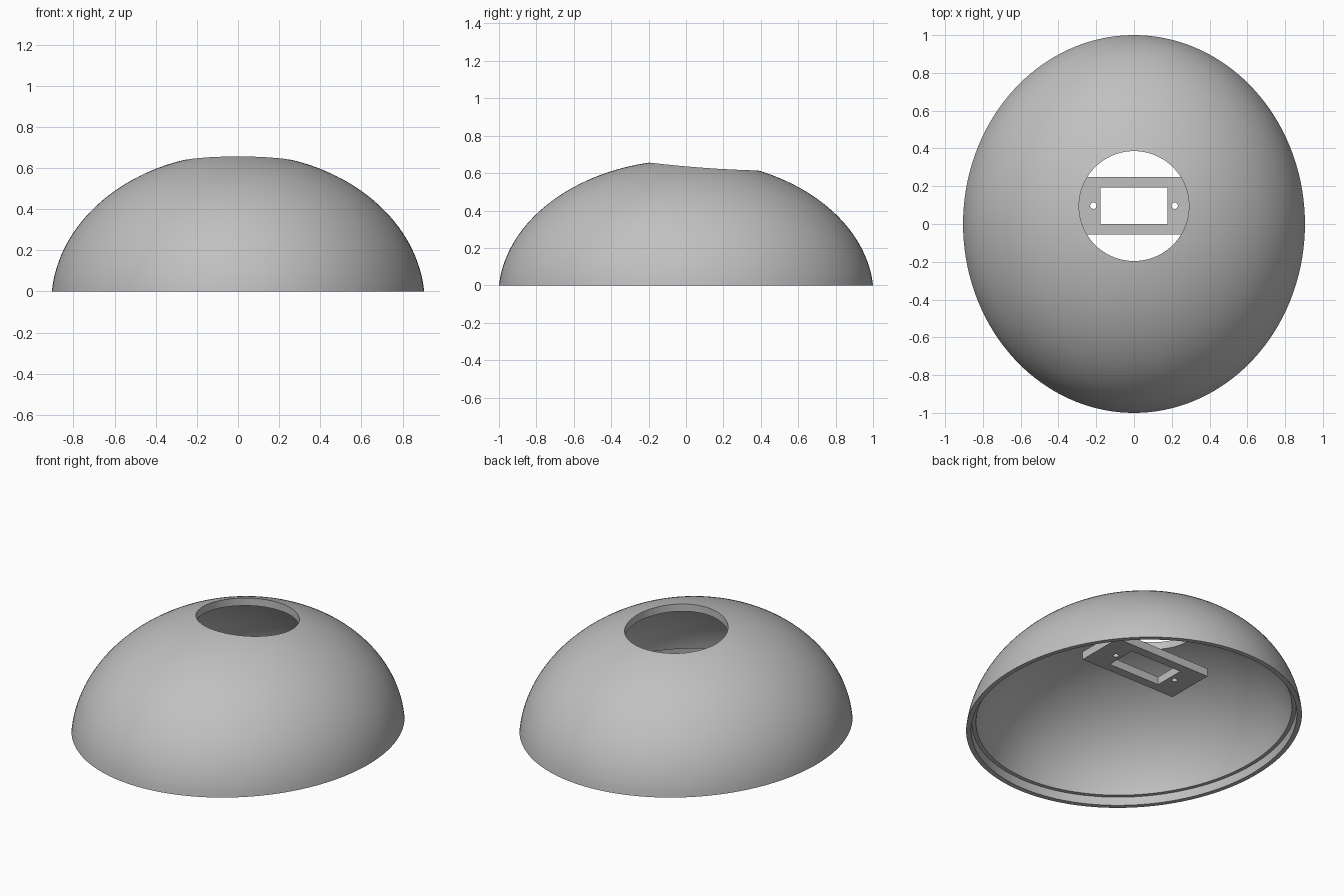
import bpy, bmesh, math

if "Cube" in bpy.data.objects:
    bpy.data.objects.remove(bpy.data.objects["Cube"])

grey = bpy.data.materials.new("plain grey")
grey.diffuse_color = (0.53, 0.53, 0.53, 1)
grey.use_nodes = True
grey.node_tree.nodes["Principled BSDF"].inputs["Base Color"].default_value = grey.diffuse_color


def add_object(name, bm):
    bmesh.ops.recalc_face_normals(bm, faces=bm.faces[:])
    mesh = bpy.data.meshes.new(name)
    bm.to_mesh(mesh)
    bm.free()
    mesh.materials.append(grey)
    obj = bpy.data.objects.new(name, mesh)
    bpy.context.collection.objects.link(obj)
    return obj


def box(name, size, loc):
    bm = bmesh.new()
    bmesh.ops.create_cube(bm, size=1)
    bmesh.ops.scale(bm, vec=size, verts=bm.verts)
    bmesh.ops.translate(bm, vec=loc, verts=bm.verts)
    return add_object(name, bm)


def cylinder(name, radius, depth, loc, sides):
    bm = bmesh.new()
    bmesh.ops.create_cone(bm, cap_ends=True, segments=sides,
                          radius1=radius, radius2=radius, depth=depth)
    bmesh.ops.translate(bm, vec=loc, verts=bm.verts)
    return add_object(name, bm)


def select_only(obj):
    bpy.ops.object.select_all(action='DESELECT')
    obj.select_set(True)
    bpy.context.view_layer.objects.active = obj


def cut(obj, cutter):
    cutter.hide_render = True
    mod = obj.modifiers.new("cut", 'BOOLEAN')
    mod.operation = 'DIFFERENCE'
    mod.solver = 'EXACT'
    mod.object = cutter
    select_only(obj)
    bpy.ops.object.modifier_apply(modifier=mod.name)
    bpy.data.objects.remove(cutter, do_unlink=True)


def arc(radius, height, drop, z_start, steps):
    """Quarter ellipse centred at z = -drop, from z_start up to the top."""
    t0 = math.asin((z_start + drop) / height)
    angles = [t0 + (math.pi / 2 - t0) * i / steps for i in range(steps + 1)]
    return [(radius * math.cos(t), height * math.sin(t) - drop) for t in angles]


# Dome shell: outer curve, inner curve and a stepped rebate at the bottom rim
DROP, LEDGE = 0.06, 0.05
outer = arc(1.0034, 0.7305, DROP, 0.0, 40)
inner = arc(0.9534, 0.6855, DROP, LEDGE, 40)
profile = outer + inner[::-1] + [(0.965, LEDGE), (0.97, 0.0), outer[0]]
bm = bmesh.new()
verts = [bm.verts.new((r, 0, z)) for r, z in profile]
edges = [bm.edges.new(p) for p in zip(verts, verts[1:])
         if abs(p[0].co.x) + abs(p[1].co.x) > 1e-4]   # no edge on the axis
bmesh.ops.spin(bm, geom=verts + edges, cent=(0, 0, 0), axis=(0, 0, 1),
               angle=math.tau, steps=144)
bmesh.ops.remove_doubles(bm, verts=bm.verts[:], dist=1e-4)
bmesh.ops.scale(bm, vec=(0.905, 1, 1), verts=bm.verts)
dome = add_object("dome_shell", bm)

# Round opening straight down through the top
cut(dome, cylinder("opening_cutter", 0.291, 0.8, (0, 0.095, 0.8), 96))
select_only(dome)
bpy.ops.object.shade_smooth_by_angle(angle=math.radians(30))

# Mounting plate under the opening, with a window and two screw holes
CY, CZ = 0.097, 0.337
plate = box("mounting_plate", (0.66, 0.306, 0.05), (0, CY, CZ))
cut(plate, box("window_cutter", (0.355, 0.194, 0.3), (0, CY, CZ)))
for side in (-1, 1):
    cut(plate, cylinder("screw_hole_cutter", 0.017, 0.3, (side * 0.215, CY, CZ), 32))
select_only(plate)
bpy.ops.object.shade_smooth_by_angle(angle=math.radians(30))
